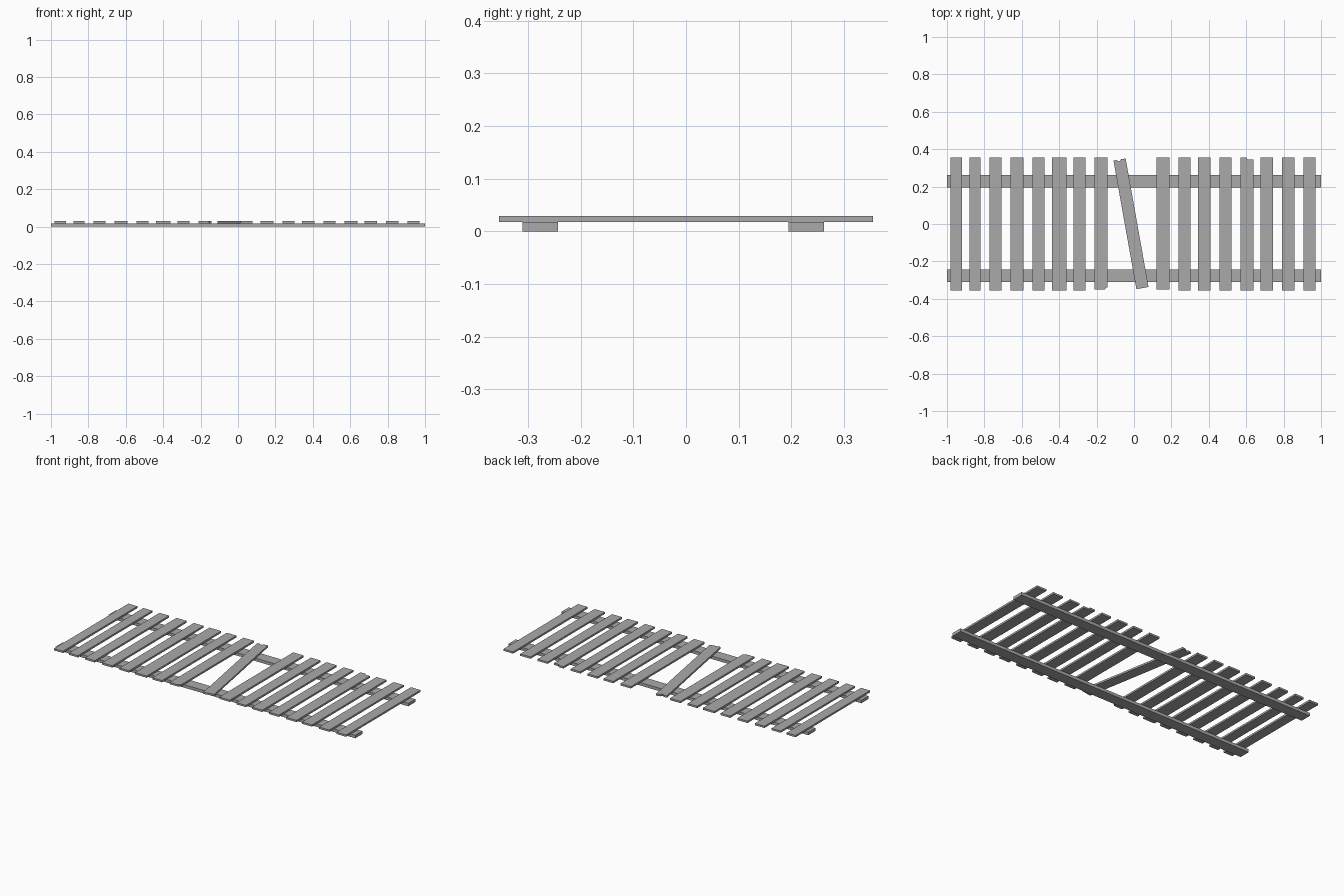
import bpy, bmesh, math
from mathutils import Matrix

if "Cube" in bpy.data.objects:
    bpy.data.objects.remove(bpy.data.objects["Cube"])

wood = bpy.data.materials.new("weathered grey wood")
wood.diffuse_color = (0.4, 0.4, 0.4, 1)
wood.use_nodes = True
wood.node_tree.nodes["Principled BSDF"].inputs["Base Color"].default_value = wood.diffuse_color

RAIL_H, TOP = 0.018, 0.029


def prism(name, outline, z0, z1, turn=0.0, at=(0, 0)):
    """Extrude a flat outline from z0 to z1, then turn and place it."""
    bm = bmesh.new()
    base = bm.faces.new([bm.verts.new((x, y, z0)) for x, y in outline])
    ext = bmesh.ops.extrude_face_region(bm, geom=[base])
    verts = [v for v in ext["geom"] if isinstance(v, bmesh.types.BMVert)]
    bmesh.ops.translate(bm, verts=verts, vec=(0, 0, z1 - z0))
    bmesh.ops.recalc_face_normals(bm, faces=bm.faces)
    bm.transform(Matrix.Translation((at[0], at[1], 0)) @ Matrix.Rotation(turn, 4, "Z"))
    mesh = bpy.data.meshes.new(name)
    bm.to_mesh(mesh)
    bm.free()
    mesh.materials.append(wood)
    obj = bpy.data.objects.new(name, mesh)
    bpy.context.collection.objects.link(obj)
    return obj


def rect(x0, x1, y0, y1):
    return [(x0, y0), (x1, y0), (x1, y1), (x0, y1)]


# Two long rails under the planks
for name, y0, y1 in (("front_rail", -0.31, -0.243), ("back_rail", 0.195, 0.262)):
    prism(name, rect(-1, 1, y0, y1), 0, RAIL_H)

# Upright planks: centre x and width
planks = [(-0.95, 0.06), (-0.85, 0.06), (-0.74, 0.064), (-0.625, 0.068),
          (-0.511, 0.064), (-0.40, 0.078), (-0.291, 0.064),
          (0.27, 0.064), (0.376, 0.068), (0.489, 0.064),
          (0.709, 0.066), (0.824, 0.068), (0.938, 0.064)]
for i, (x, w) in enumerate(planks):
    prism(f"plank_{i + 1}", rect(x - w / 2, x + w / 2, -0.355, 0.355), RAIL_H, TOP)

# Planks with chipped ends
prism("chipped_plank_left", [(-0.211, -0.35), (-0.155, -0.35), (-0.15, -0.34),
                             (-0.142, -0.34), (-0.142, 0.355), (-0.211, 0.355)], RAIL_H, TOP)
prism("chipped_plank_middle", rect(0.12, 0.19, -0.35, 0.355), RAIL_H, TOP)
prism("chipped_plank_right", [(0.57, -0.355), (0.639, -0.355), (0.639, 0.345),
                              (0.607, 0.345), (0.602, 0.355), (0.57, 0.355)], RAIL_H, TOP)

# Loose slanted plank in the gap
prism("slanted_plank", [(-0.033, -0.349), (0.033, -0.349), (0.033, 0.349), (0.008, 0.349),
                        (0.0, 0.341), (-0.010, 0.341), (-0.015, 0.349), (-0.033, 0.349)],
      RAIL_H, TOP, math.radians(10.1), (-0.016, 0.001))
